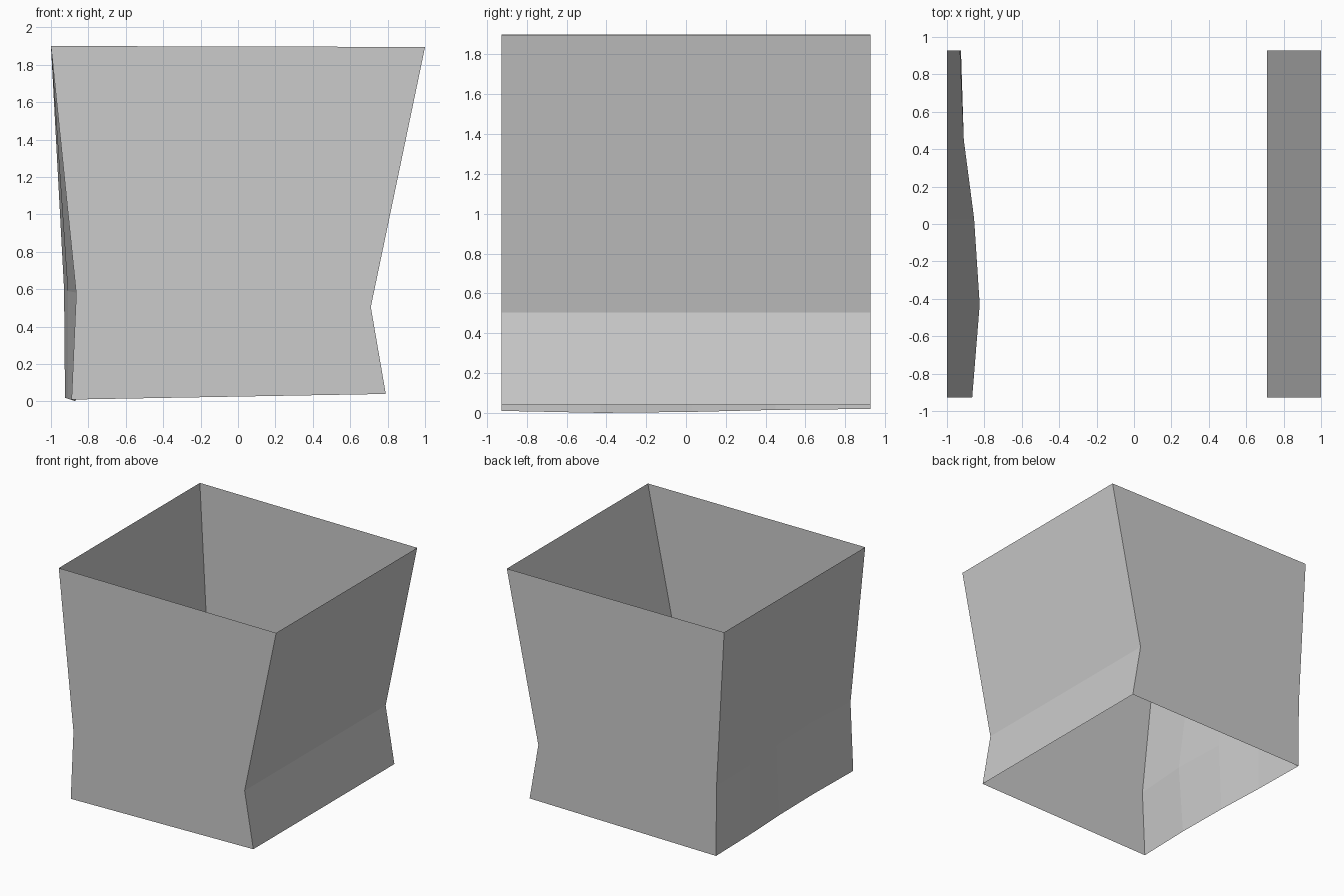
import bpy
import bmesh

cube = bpy.data.objects.get("Cube")
if cube:
    bpy.data.objects.remove(cube, do_unlink=True)

grey = bpy.data.materials.new("plain grey")
grey.use_nodes = True
colour = (0.6, 0.6, 0.6, 1)
grey.diffuse_color = colour
grey.node_tree.nodes["Principled BSDF"].inputs["Base Color"].default_value = colour

HALF, TOP = 0.927, 1.9

# Bowed side, front to back: y, fold x, fold z, base x, base z
bow = [
    (-HALF, -0.865, 0.575, -0.89, 0.01),
    (-0.43, -0.825, 0.57, -0.868, 0.0),
    (0.03, -0.855, 0.58, -0.88, 0.005),
    (0.45, -0.91, 0.59, -0.91, 0.015),
    (HALF, -0.93, 0.6, -0.925, 0.02),
]
# Each column runs rim, fold, base
columns = [[(-1, y, TOP), (fx, y, fz), (bx, y, bz)] for y, fx, fz, bx, bz in bow]
# Straight creased side, back to front
for y in (HALF, -HALF):
    columns.append([(1, y, TOP - 0.005), (0.71, y, 0.505), (0.79, y, 0.04)])

# Open sleeve joining the columns in a closed ring, normals outward
bm = bmesh.new()
ring = [[bm.verts.new(p) for p in column] for column in columns]
for i, a in enumerate(ring):
    b = ring[(i + 1) % len(ring)]
    for k in range(2):
        bm.faces.new((a[k], a[k + 1], b[k + 1], b[k]))
bm.normal_update()
if sum(f.normal.dot(f.calc_center_median()) for f in bm.faces if abs(f.normal.y) > 0.9) < 0:
    bmesh.ops.reverse_faces(bm, faces=bm.faces[:])

mesh = bpy.data.meshes.new("open_box_walls")
bm.to_mesh(mesh)
bm.free()
mesh.materials.append(grey)
walls = bpy.data.objects.new("open_box_walls", mesh)
bpy.context.collection.objects.link(walls)
